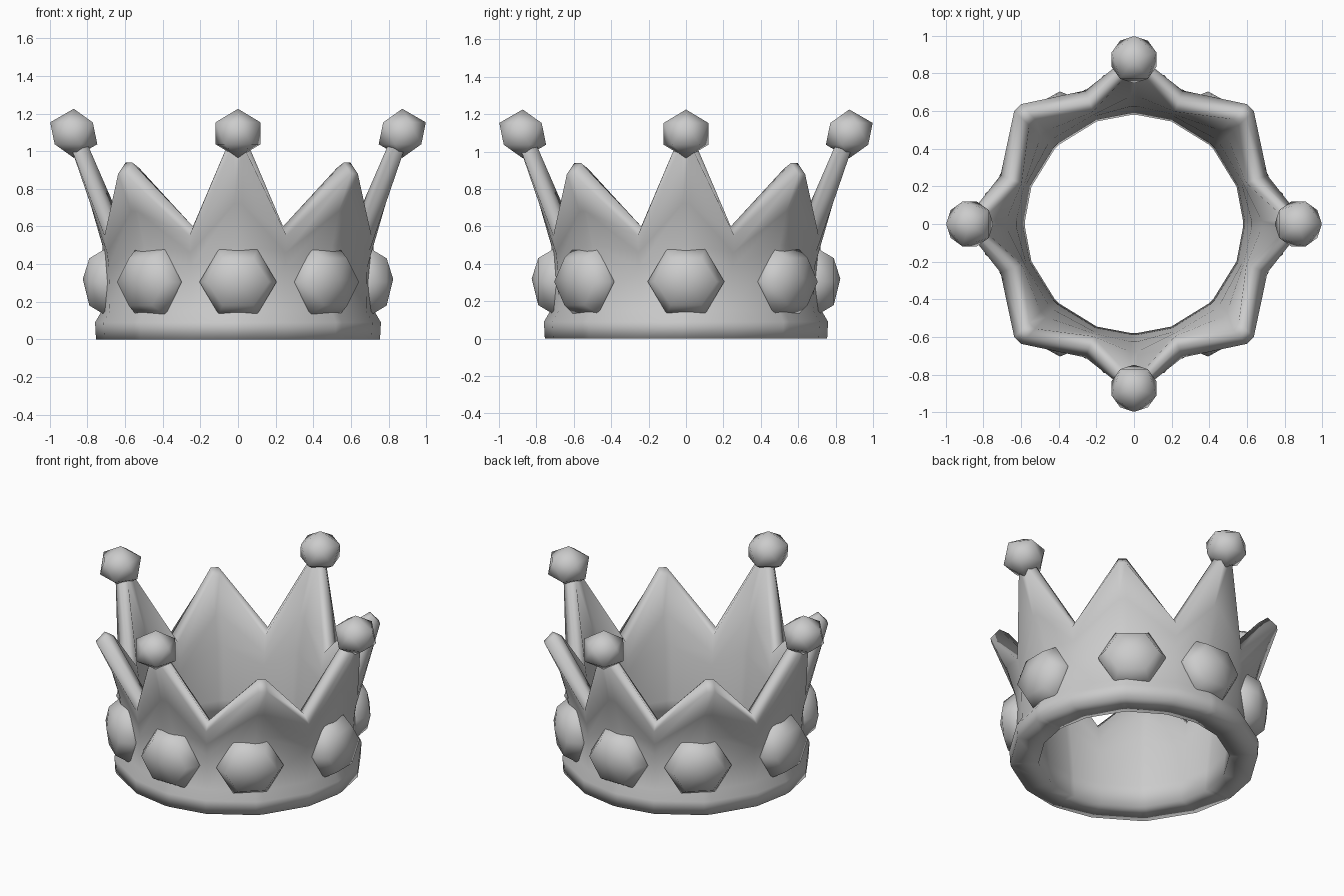
import bpy, bmesh, math

if "Cube" in bpy.data.objects:
    bpy.data.objects.remove(bpy.data.objects["Cube"])

grey = bpy.data.materials.new("plain grey")
grey.diffuse_color = (0.6, 0.6, 0.6, 1)
grey.use_nodes = True
grey.node_tree.nodes["Principled BSDF"].inputs["Base Color"].default_value = grey.diffuse_color


def finish(bm, name):
    bmesh.ops.recalc_face_normals(bm, faces=bm.faces)
    mesh = bpy.data.meshes.new(name)
    bm.to_mesh(mesh)
    bm.free()
    mesh.materials.append(grey)
    mesh.shade_smooth()
    obj = bpy.data.objects.new(name, mesh)
    bpy.context.collection.objects.link(obj)
    return obj


# Cross-sections (radius, height) of the band: closed loops, inner foot first
foot = [(0.58, 0.0), (0.755, 0.0), (0.76, 0.09), (0.725, 0.15)]
inner_low = [(0.59, 0.15)]
sections = {
    "tall": foot + [(0.72, 0.5), (0.785, 0.72), (0.895, 1.04), (0.865, 1.11), (0.81, 1.06),
                    (0.68, 0.72), (0.625, 0.5)] + inner_low,
    "valley": foot + [(0.73, 0.38), (0.74, 0.46), (0.755, 0.55), (0.70, 0.60), (0.635, 0.57),
                      (0.62, 0.46), (0.61, 0.38)] + inner_low,
    "short": foot + [(0.73, 0.5), (0.78, 0.68), (0.875, 0.88), (0.82, 0.94), (0.765, 0.91),
                     (0.68, 0.68), (0.625, 0.5)] + inner_low,
}

# Crown band: eight blunt points alternating tall and short, with valleys between
columns = []
for q in range(4):
    for kind, deg in (("tall", -1.5), ("tall", 1.5), ("valley", 20), ("short", 43.3),
                      ("short", 46.7), ("valley", 70)):
        columns.append((kind, math.radians(q * 90 + deg)))
bm = bmesh.new()
rings = [[bm.verts.new((r * math.cos(a), r * math.sin(a), z)) for r, z in sections[kind]]
         for kind, a in columns]
n = len(sections["tall"])
for i, p in enumerate(rings):
    q = rings[(i + 1) % len(rings)]
    for j in range(n):
        k = (j + 1) % n
        bm.faces.new((p[j], q[j], q[k], p[k]))
finish(bm, "crown_band")


def place(angle, out, side, up):
    """Point given by outward distance, sideways offset and height."""
    c, s = math.cos(angle), math.sin(angle)
    return (c * out - s * side, s * out + c * side, up)


# Balls on the tall points
for i in range(4):
    bm = bmesh.new()
    bmesh.ops.create_icosphere(bm, subdivisions=1, radius=0.14)
    for v in bm.verts:
        v.co = place(i * math.pi / 2, 0.873 + v.co.x, v.co.y, 1.095 + v.co.z * 0.93)
    finish(bm, f"point_ball_{i + 1}")


# Gems around the band: six-sided domes flaring into the wall
def gem(name, angle):
    bm = bmesh.new()
    loops = []
    for out, wide, high in ((0.66, 0.20, 0.20), (0.71, 0.205, 0.20), (0.79, 0.165, 0.145)):
        loops.append([bm.verts.new(place(angle, out, wide * math.cos(k * math.pi / 3),
                                         0.305 + high * math.sin(k * math.pi / 3)))
                      for k in range(6)])
    tip = bm.verts.new(place(angle, 0.825, 0, 0.32))
    bm.faces.new(loops[0])
    for k in range(6):
        m = (k + 1) % 6
        for a, b in zip(loops, loops[1:]):
            bm.faces.new((a[k], a[m], b[m], b[k]))
        bm.faces.new((loops[-1][k], loops[-1][m], tip))
    finish(bm, name)


# The diagonal gems sit nearer to front and back
for i, deg in enumerate((0, 49, 90, 131, 180, 229, 270, 311)):
    gem(f"gem_{i + 1}", math.radians(deg))
